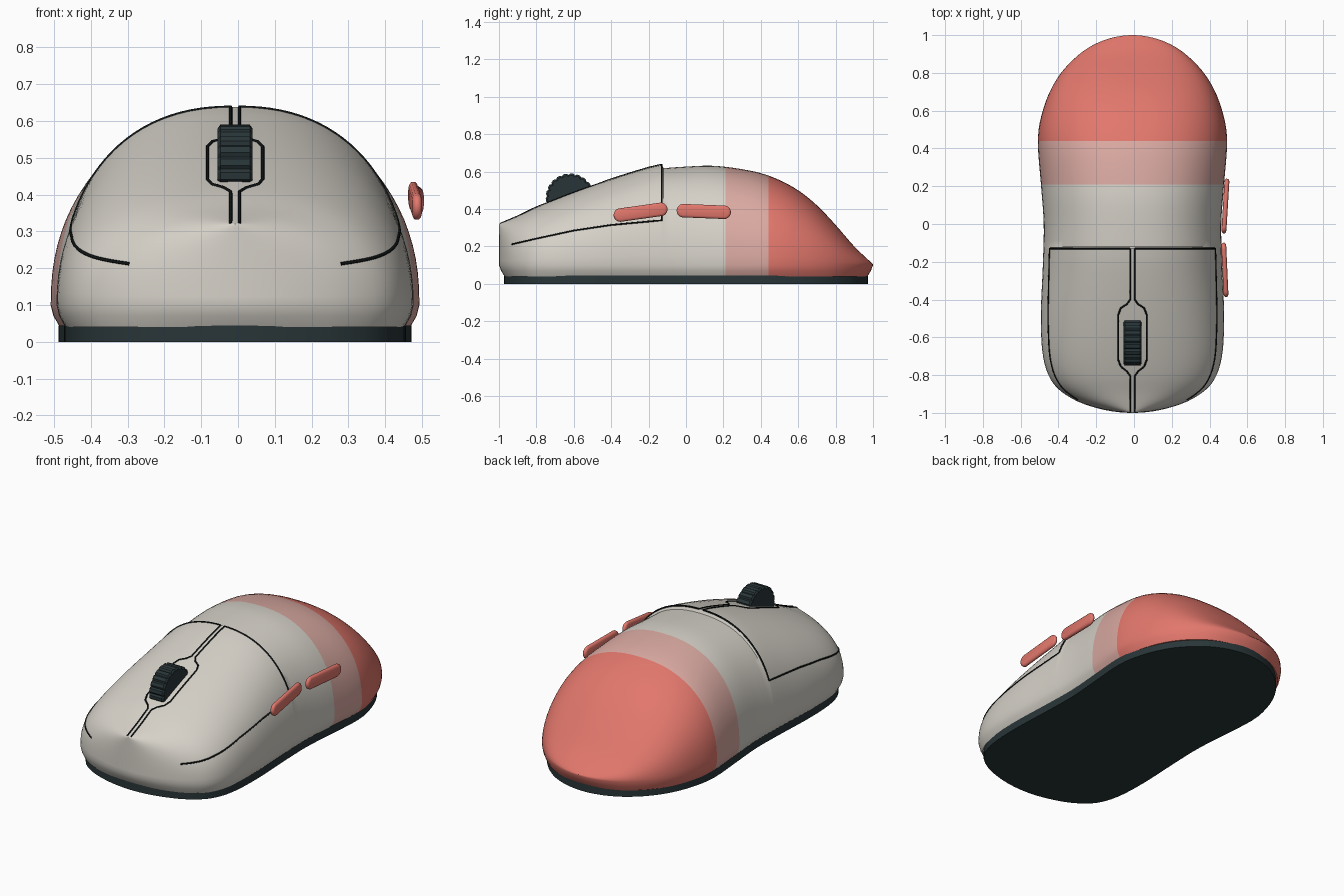
import bpy, bmesh, math
from mathutils import Matrix

if "Cube" in bpy.data.objects:
    bpy.data.objects.remove(bpy.data.objects["Cube"])

CX = -0.008      # body centre line (side buttons stick out on +x)
N = 2.3          # superellipse exponent of the cross-section
ZB = 0.10        # height of the widest line


def material(name, rgb):
    m = bpy.data.materials.new(name)
    m.diffuse_color = (*rgb, 1)
    m.use_nodes = True
    m.node_tree.nodes["Principled BSDF"].inputs["Base Color"].default_value = m.diffuse_color
    return m


SHELL = material("warm_grey", (0.67, 0.64, 0.58))
PINK = material("pale_pink", (0.70, 0.40, 0.36))
CORAL = material("coral", (0.76, 0.185, 0.15))
DARK = material("dark_slate", (0.022, 0.036, 0.039))
BLACK = material("seam_black", (0.005, 0.007, 0.007))


def spline(pts, t):
    """Smooth interpolation through a list of (t, value)."""
    i = 0
    while i < len(pts) - 2 and t > pts[i + 1][0]:
        i += 1

    def slope(k):
        a, b = pts[max(k - 1, 0)], pts[min(k + 1, len(pts) - 1)]
        return (b[1] - a[1]) / (b[0] - a[0])
    (t0, v0), (t1, v1) = pts[i], pts[i + 1]
    d = t1 - t0
    s = (t - t0) / d
    return ((2*s**3 - 3*s**2 + 1) * v0 + (s**3 - 2*s**2 + s) * d * slope(i)
            + (3*s**2 - 2*s**3) * v1 + (s**3 - s**2) * d * slope(i + 1))


def theta(y):
    return math.acos(max(-1, min(1, -y)))


# plan half width, and top height in front of / behind the button step
PLAN = [(theta(y), w) for y, w in [
    (-1, 0), (-.97, .205), (-.93, .31), (-.85, .415), (-.72, .47), (-.5, .485),
    (-.2, .474), (0, .47), (.2, .484), (.4, .5), (.5, .497), (.6, .475), (.7, .438),
    (.8, .378), (.9, .28), (.95, .204), (1, 0)]]
FRONT = [(-1, .32), (-.9, .362), (-.8, .41), (-.6, .49), (-.4, .56), (-.2, .622), (-.12, .64)]
BACK = [(-.13, .618), (0, .627), (.12, .632), (.2, .627), (.3, .613), (.4, .592), (.5, .555),
        (.6, .5), (.7, .42), (.8, .315), (.9, .2), (1, .105)]


def width(y):
    return max(0, spline(PLAN, theta(y)))


def height(y):
    return spline(FRONT if y < -.125 else BACK, y)


def surf_z(x, y):
    u = min(1, abs(x) / max(width(y), 1e-6))
    return ZB + (height(y) - ZB) * (1 - u**N)**(1 / N)


def surf_x(y, z):
    return width(y) * (1 - ((z - ZB) / (height(y) - ZB))**N)**(1 / N)


def finish(name, bm, mats, angle=35):
    bmesh.ops.remove_doubles(bm, verts=bm.verts, dist=1e-5)
    bmesh.ops.recalc_face_normals(bm, faces=bm.faces)
    me = bpy.data.meshes.new(name)
    bm.to_mesh(me)
    bm.free()
    for m in mats:
        me.materials.append(m)
    ob = bpy.data.objects.new(name, me)
    bpy.context.collection.objects.link(ob)
    bpy.ops.object.select_all(action='DESELECT')
    ob.select_set(True)
    bpy.context.view_layer.objects.active = ob
    bpy.ops.object.shade_smooth_by_angle(angle=math.radians(angle))
    return ob


# --- body shell: sections lofted from front to back ---
stations = sorted([-math.cos(math.pi * i / 72) for i in range(73)] + [-.13, -.12, .21, .44])
SEG = 44
bm = bmesh.new()
rings = []
for y in stations:
    w, h = width(y), height(y)
    low = y * (1 - .03 * y**6)
    sec = [(-w * .95, low, .04), (-w * .985, (y + low * .6) / 1.6, .07)]
    for k in range(SEG + 1):
        p = math.pi * k / SEG
        c, s = -math.cos(p), max(0, math.sin(p))
        sec.append((math.copysign(abs(c)**(2 / N), c) * w, y, ZB + (h - ZB) * s**(2 / N)))
    sec += [(-x, yy, z) for x, yy, z in (sec[1], sec[0])]
    rings.append([bm.verts.new((x + CX, yy, z)) for x, yy, z in sec])
for a, b in zip(rings, rings[1:]):
    n = len(a)
    ym = (a[20].co.y + b[20].co.y) / 2
    for k in range(n):
        f = bm.faces.new((a[k], a[(k + 1) % n], b[(k + 1) % n], b[k]))
        f.material_index = 0 if ym < .21 else 1 if ym < .44 else 2
finish("body_shell", bm, [SHELL, PINK, CORAL])

# --- dark base plate following the plan outline ---
bm = bmesh.new()
ys = [-math.cos(math.pi * i / 48) for i in range(49)]
outline = [(width(y) * .957, y * .973) for y in ys]
outline += [(-x, y) for x, y in outline[-2:0:-1]]
face = bm.faces.new([bm.verts.new((x + CX, y, 0)) for x, y in outline])
ext = bmesh.ops.extrude_face_region(bm, geom=[face])
for v in ext["geom"]:
    if isinstance(v, bmesh.types.BMVert):
        v.co.z = .045
finish("base_plate", bm, [DARK])


# --- seams: thin dark cords lying on the shell ---
def seam(name, pts, radius=.0045):
    cu = bpy.data.curves.new(name, 'CURVE')
    cu.dimensions = '3D'
    cu.bevel_depth = radius
    cu.bevel_resolution = 1
    cu.use_fill_caps = True
    sp = cu.splines.new('POLY')
    sp.points.add(len(pts) - 1)
    for p, (x, y, z) in zip(sp.points, pts):
        p.co = (x + CX, y, z, 1)
    cu.materials.append(BLACK)
    ob = bpy.data.objects.new(name, cu)
    bpy.context.collection.objects.link(ob)
    bpy.ops.object.select_all(action='DESELECT')
    ob.select_set(True)
    bpy.context.view_layer.objects.active = ob
    bpy.ops.object.convert(target='MESH')


def dense(path, n=8):
    out = [path[0]]
    for a, b in zip(path, path[1:]):
        out += [tuple(p + (q - p) * i / n for p, q in zip(a, b)) for i in range(1, n + 1)]
    return out


GAP = [(.012, -.13), (.012, -.4), (.03, -.425), (.062, -.445), (.075, -.48), (.075, -.72),
       (.062, -.755), (.03, -.78), (.012, -.805), (.012, -.993)]
EDGE = [(-.13, .34), (-.4, .315), (-.6, .285), (-.8, .242), (-.93, .212)]
for side, tag in ((1, "right"), (-1, "left")):
    # centre gap around the wheel
    seam(f"centre_seam_{tag}", [(side * x, y, surf_z(x, y)) for x, y in dense(GAP)])
    # rear edge of the main button, then its lower edge
    corner = surf_x(-.13, .34)
    rear = [(side * x, -.13, surf_z(x, -.13)) for x in
            [.012 + (corner - .012) * math.sin(i / 24 * math.pi / 2) for i in range(25)]]
    lower = [(side * surf_x(y, z), y, z) for y, z in dense(EDGE)]
    seam(f"button_seam_{tag}", rear + lower[1:])

# --- scroll wheel with ridges ---
bm = bmesh.new()
TEETH = 22
loops = []
for x, drop in ((-.047, .01), (-.04, 0), (.04, 0), (.047, .01)):
    loop = []
    for i in range(TEETH * 4):
        r = (.13 if i % 4 < 3 else .122) - drop
        a = math.tau * i / (TEETH * 4)
        loop.append(bm.verts.new((CX + x, -.62 + r * math.cos(a), .46 + r * math.sin(a))))
    loops.append(loop)
for a, b in zip(loops, loops[1:]):
    for i in range(len(a)):
        j = (i + 1) % len(a)
        bm.faces.new((a[i], a[j], b[j], b[i]))
bm.faces.new(loops[0])
bm.faces.new(loops[-1])
finish("scroll_wheel", bm, [DARK], 20)


# --- side buttons: rounded pills ---
def pill(name, centre, tilt, yaw, length=.29, r=.036, thick=.026):
    bm = bmesh.new()
    half = length / 2 - r
    levels = []
    for x, inset in ((-.5, .014), (-.4, .006), (-.2, 0), (.2, 0), (.4, .006), (.5, .014)):
        ring = []
        for i in range(32):
            a = math.tau * (i + .5) / 32
            shift = half if math.cos(a) > 0 else -half
            ring.append(bm.verts.new((x * thick, shift + (r - inset) * math.cos(a),
                                      (r - inset) * math.sin(a))))
        levels.append(ring)
    for a, b in zip(levels, levels[1:]):
        for i in range(32):
            bm.faces.new((a[i], a[(i + 1) % 32], b[(i + 1) % 32], b[i]))
    bm.faces.new(levels[0])
    bm.faces.new(levels[-1])
    bm.transform(Matrix.Translation(centre) @ Matrix.Rotation(yaw, 4, 'Z')
                 @ Matrix.Rotation(tilt, 4, 'X'))
    finish(name, bm, [CORAL], 50)


pill("side_button_front", (.481, -.243, .383), .14, .045)
pill("side_button_rear", (.484, .095, .387), -.04, -.06)
